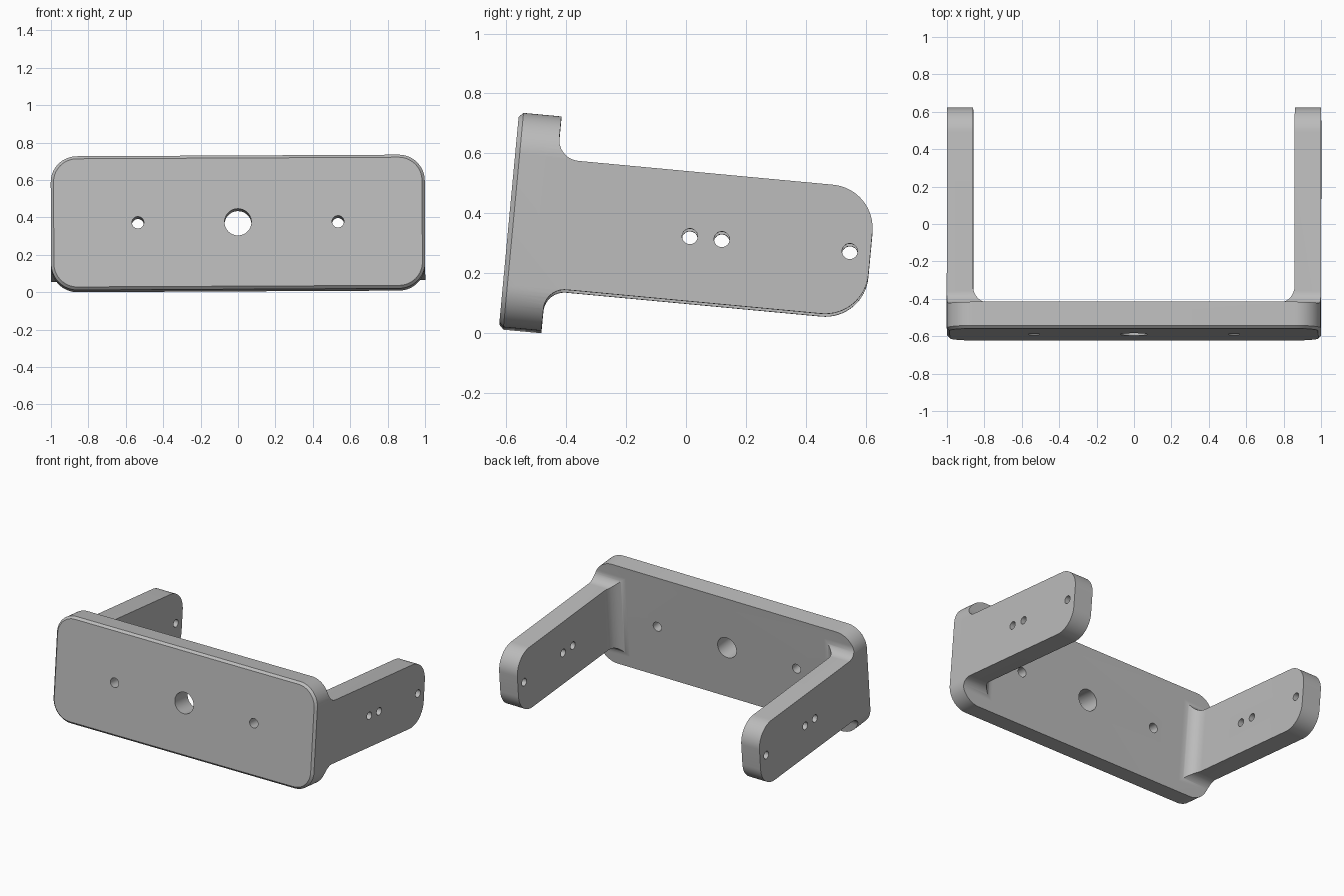
import bpy, bmesh, math
from mathutils import Matrix, Vector

if "Cube" in bpy.data.objects:
    bpy.data.objects.remove(bpy.data.objects["Cube"], do_unlink=True)

MID = 0.317                       # height of the bracket's centre line
FRONT, BACK, TIP = -0.624, -0.482, 0.587   # plate front, plate back, arm end
HALF_PLATE, HALF_ARM = 0.359, 0.216
CHAMFER = 0.015

grey = bpy.data.materials.new("plain grey")
grey.use_nodes = True
grey.diffuse_color = (0.5, 0.5, 0.5, 1)
grey.node_tree.nodes["Principled BSDF"].inputs["Base Color"].default_value = (0.5, 0.5, 0.5, 1)


def rounded(points, steps=16):
    """Round the corners of a polygon given as (a, b, radius)."""
    out = []
    for i, (a, b, r) in enumerate(points):
        p = Vector((a, b))
        if r == 0:
            out.append(p)
            continue
        d1 = (Vector(points[i - 1][:2]) - p).normalized()
        d2 = (Vector(points[(i + 1) % len(points)][:2]) - p).normalized()
        centre = p + (d1 + d2) * r          # all corners are square
        for k in range(steps + 1):
            t = k / steps * math.pi / 2
            out.append(centre - d2 * r * math.cos(t) - d1 * r * math.sin(t))
    return out


def loft(name, loops):
    """Solid through a list of matching 3D loops."""
    bm = bmesh.new()
    rings = [[bm.verts.new(p) for p in loop] for loop in loops]
    n = len(rings[0])
    for lo, hi in zip(rings, rings[1:]):
        for i in range(n):
            j = (i + 1) % n
            bm.faces.new((lo[i], lo[j], hi[j], hi[i]))
    bm.faces.new(rings[0])
    bm.faces.new(rings[-1])
    bmesh.ops.recalc_face_normals(bm, faces=bm.faces)
    mesh = bpy.data.meshes.new(name)
    bm.to_mesh(mesh)
    bm.free()
    mesh.materials.append(grey)
    obj = bpy.data.objects.new(name, mesh)
    bpy.context.collection.objects.link(obj)
    return obj


def combine(target, cutter, operation):
    bpy.context.view_layer.objects.active = target
    mod = target.modifiers.new(operation.lower(), "BOOLEAN")
    mod.operation, mod.solver, mod.object = operation, "EXACT", cutter
    bpy.ops.object.modifier_apply(modifier=mod.name)
    bpy.data.objects.remove(cutter, do_unlink=True)


def front_loop(y, inset):
    w, h, r = 1 - inset, HALF_PLATE - inset, 0.14 - inset
    return [(p.x, y, p.y + MID) for p in
            rounded([(-w, -h, r), (w, -h, r), (w, h, r), (-w, h, r)])]


# Blank: rounded front outline with a chamfered front rim
bracket = loft("bracket", [front_loop(FRONT, CHAMFER),
                           front_loop(FRONT + CHAMFER, 0), front_loop(0.8, 0)])

# Side outline: tall plate flaring into narrower, round-ended arms
upper = [(TIP, HALF_ARM, 0.145), (BACK, HALF_ARM, 0.07), (BACK, 0.5, 0), (-0.8, 0.5, 0)]
side = rounded(upper + [(y, -z, r) for y, z, r in reversed(upper)])
outline = loft("side_outline", [[(x, p.x, p.y + MID) for p in side] for x in (-1.2, 1.2)])
combine(bracket, outline, "INTERSECT")

# Space between the arms, with filleted inner corners
gap = rounded([(-0.86, BACK, 0.1), (0.86, BACK, 0.1), (0.86, 1, 0), (-0.86, 1, 0)])
space = loft("arm_space", [[(p.x, p.y, z) for p in gap] for z in (-0.4, 1.1)])
combine(bracket, space, "DIFFERENCE")


def circle(radius, count=32):
    return [(radius * math.cos(2 * math.pi * k / count),
             radius * math.sin(2 * math.pi * k / count)) for k in range(count)]


# Plate holes
for x, radius in ((-0.535, 0.032), (0, 0.072), (0.535, 0.032)):
    drill = loft("plate_drill", [[(x + a, y, MID + b) for a, b in circle(radius)]
                                 for y in (-0.8, -0.3)])
    combine(bracket, drill, "DIFFERENCE")

# Arm holes, drilled through both arms
for y in (-0.018, 0.089, 0.518):
    drill = loft("arm_drill", [[(x, y + a, MID + b) for a, b in circle(0.026)]
                               for x in (-1.3, 1.3)])
    combine(bracket, drill, "DIFFERENCE")

# Slight pitch and roll of the whole bracket, then rest it on the ground
mesh = bracket.data
mesh.transform(Matrix.Rotation(math.radians(-0.28), 4, "Y")
               @ Matrix.Rotation(math.radians(-5.35), 4, "X"))
ys = [v.co.y for v in mesh.vertices]
low = min(v.co.z for v in mesh.vertices)
mesh.transform(Matrix.Translation((0, -(min(ys) + max(ys)) / 2, -low)))
xs = [v.co.x for v in mesh.vertices]
mesh.transform(Matrix.Translation((-(min(xs) + max(xs)) / 2, 0, 0)))

bpy.ops.object.select_all(action="DESELECT")
bracket.select_set(True)
bpy.context.view_layer.objects.active = bracket
bpy.ops.object.shade_smooth_by_angle(angle=math.radians(30))
